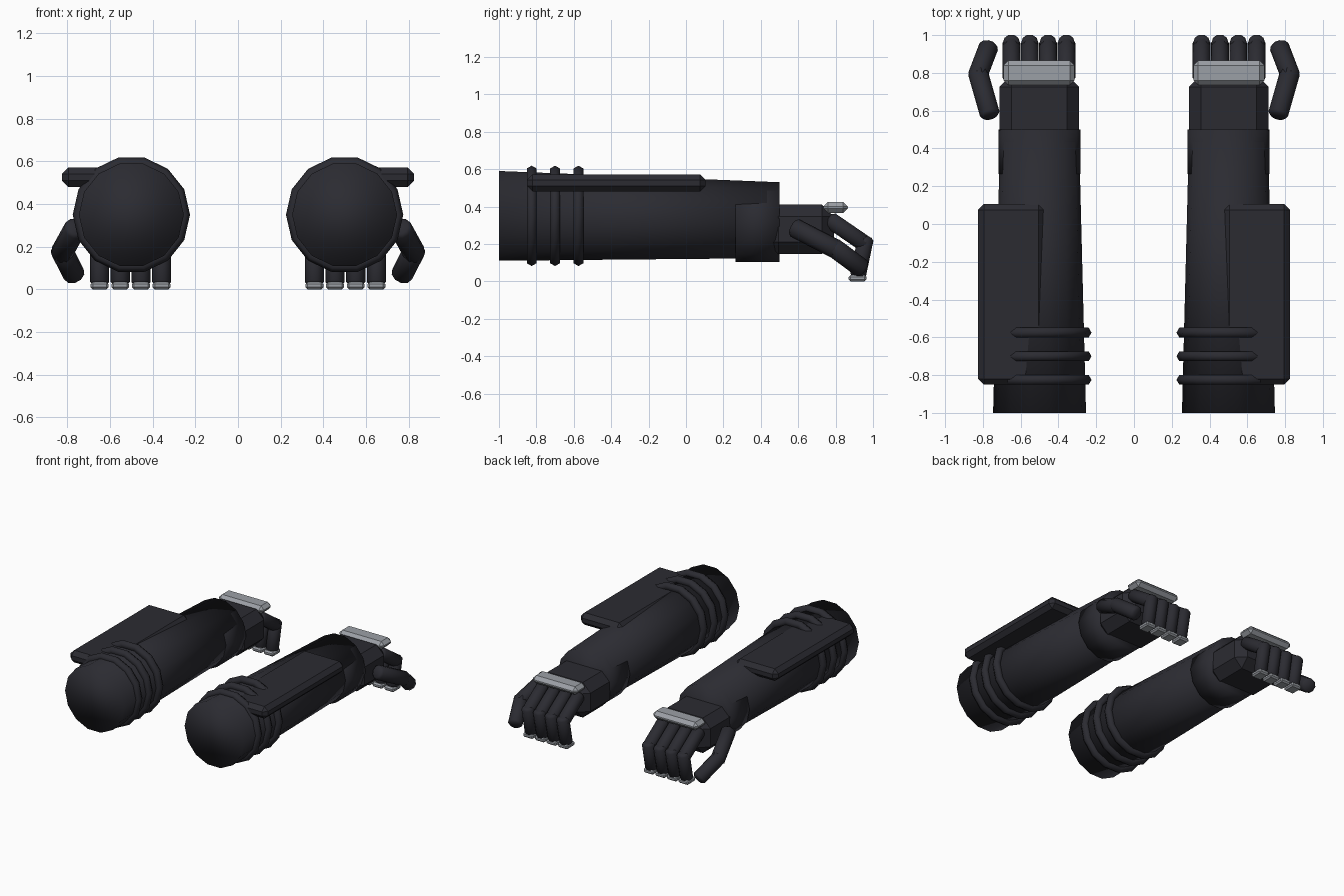
import bpy
import bmesh
import math
from mathutils import Matrix, Vector

cube = bpy.data.objects.get("Cube")
if cube:
    bpy.data.objects.remove(cube, do_unlink=True)


def material(name, rgb):
    mat = bpy.data.materials.new(name)
    mat.use_nodes = True
    color = (*rgb, 1.0)
    mat.diffuse_color = color
    mat.node_tree.nodes["Principled BSDF"].inputs["Base Color"].default_value = color
    return mat


DARK = material("dark charcoal", (0.024, 0.024, 0.031))
GREY = material("light grey metal", (0.33, 0.35, 0.38))


def add_pair(name, bm, mat, smooth):
    """Make the left part as given and the right part as its mirror image."""
    bmesh.ops.recalc_face_normals(bm, faces=bm.faces)
    for face in bm.faces:
        face.smooth = smooth
    for side in ("left", "right"):
        if side == "right":
            bm.transform(Matrix.Scale(-1, 4, Vector((1, 0, 0))))
            bmesh.ops.reverse_faces(bm, faces=bm.faces)
        mesh = bpy.data.meshes.new(f"{side}_{name}")
        bm.to_mesh(mesh)
        mesh.materials.append(mat)
        obj = bpy.data.objects.new(f"{side}_{name}", mesh)
        bpy.context.collection.objects.link(obj)
    bm.free()


def lathe(profile, sides, closed=False):
    """Sweep (y, radius, centre z) sections around the y axis."""
    bm = bmesh.new()
    loops = []
    for y, r, z in profile:
        angles = [2 * math.pi * i / sides for i in range(sides)]
        loops.append([bm.verts.new((r * math.cos(a), y, z + r * math.sin(a))) for a in angles])
    pairs = list(zip(loops, loops[1:]))
    if closed:
        pairs.append((loops[-1], loops[0]))
    else:
        bm.faces.new(loops[0])
        bm.faces.new(loops[-1])
    for a, b in pairs:
        for i in range(sides):
            j = (i + 1) % sides
            bm.faces.new((a[i], a[j], b[j], b[i]))
    return bm


def rod(name, start, end, radius, chamfer, mat=DARK):
    """Round bar with chamfered ends between two points."""
    start, end = Vector(start), Vector(end)
    axis = end - start
    length = axis.length
    bm = lathe([(0, radius - chamfer, 0), (chamfer, radius, 0),
                (length - chamfer, radius, 0), (length, radius - chamfer, 0)], 10)
    turn = axis.to_track_quat("Y", "Z").to_matrix().to_4x4()
    bm.transform(Matrix.Translation(start) @ turn)
    add_pair(name, bm, mat, True)


def block(name, low, high, chamfer, mat):
    """Box between two corners with chamfered edges."""
    low, high = Vector(low), Vector(high)
    bm = bmesh.new()
    bmesh.ops.create_cube(bm, size=1)
    bm.transform(Matrix.Translation((low + high) / 2) @ Matrix.Diagonal((*(high - low), 1)))
    bmesh.ops.bevel(bm, geom=bm.edges[:], offset=chamfer, segments=1,
                    profile=0.5, affect="EDGES")
    add_pair(name, bm, mat, False)


ARM_X = 0.5
SIDES = 14


def sleeve_part(name, profile, closed=False):
    bm = lathe(profile, SIDES, closed)
    bm.transform(Matrix.Translation((ARM_X, 0, 0)))
    add_pair(name, bm, DARK, True)


# Tapered forearm and wrist cuff
sleeve_part("forearm", [(-1, 0.246, 0.35), (0.5, 0.208, 0.327)])
sleeve_part("wrist_cuff", [(0.265, 0.218, 0.315), (0.5, 0.218, 0.315)])

# Raised bands near the elbow
for n, y in enumerate((-0.825, -0.7, -0.575)):
    section = [(y + 0.03 * math.sin(k * math.pi / 3),
                0.245 + 0.03 * math.cos(k * math.pi / 3), 0.35) for k in range(6)]
    sleeve_part(f"elbow_band_{n + 1}", section, closed=True)

# Outer forearm panel
block("forearm_panel", (0.475, -0.85, 0.48), (0.825, 0.105, 0.572), 0.03, DARK)

# Palm and knuckle guard
block("palm", (0.29, 0.43, 0.145), (0.713, 0.79, 0.41), 0.064, DARK)
block("knuckle_guard", (0.315, 0.735, 0.365), (0.69, 0.865, 0.425), 0.025, GREY)

# Four bent fingers with tip plates
for n in range(4):
    x = 0.358 + 0.097 * n
    rod(f"finger_{n + 1}_base", (x, 0.76, 0.335), (x, 0.972, 0.19), 0.047, 0.017)
    rod(f"finger_{n + 1}_tip", (x, 0.963, 0.24), (x, 0.917, 0.02), 0.045, 0.015)
    block(f"finger_{n + 1}_plate", (x - 0.042, 0.87, 0), (x + 0.042, 0.965, 0.034), 0.01, GREY)

# Thumb
rod("thumb_base", (0.76, 0.57, 0.292), (0.83, 0.815, 0.165), 0.053, 0.015)
rod("thumb_tip", (0.832, 0.775, 0.192), (0.765, 0.95, 0.062), 0.052, 0.015)
